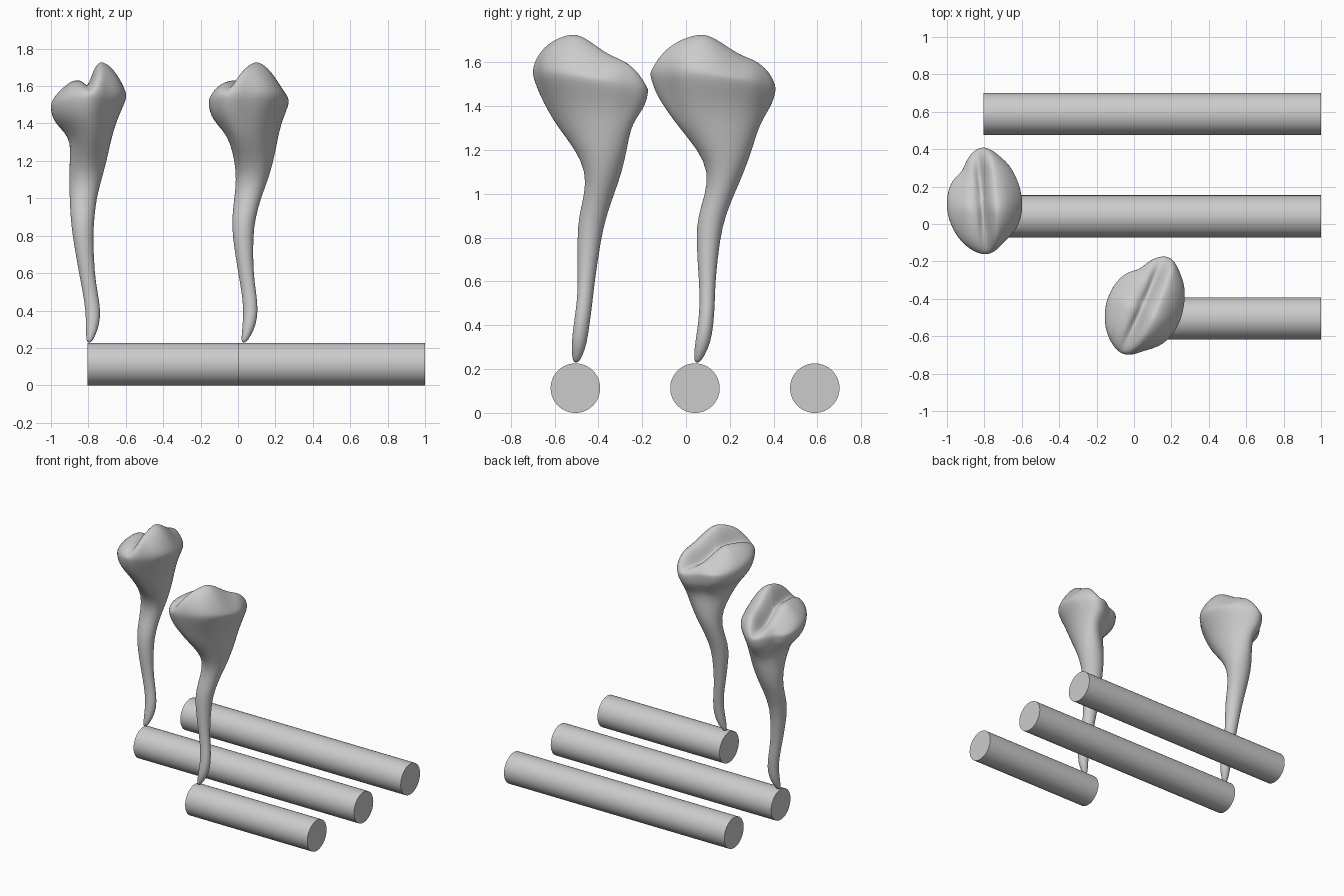
import bpy, math
from math import cos, sin, pi, exp, radians

if "Cube" in bpy.data.objects:
    bpy.data.objects.remove(bpy.data.objects["Cube"])

TIP = (-0.80, 0.045)          # where the first root touches its log
# z, x min, x max, y min, y max, blend from ellipse to crown outline
RINGS = [
    (0.228, -.808, -.785, .040, .060, 0), (0.26, -.812, -.765, .036, .085, 0),
    (0.32, -.813, -.742, .042, .112, 0), (0.40, -.814, -.734, .055, .125, 0),
    (0.50, -.830, -.751, .064, .132, 0), (0.60, -.850, -.768, .060, .133, 0),
    (0.80, -.885, -.775, .045, .155, 0), (0.90, -.895, -.768, .055, .180, 0),
    (1.00, -.900, -.757, .088, .220, 0), (1.10, -.902, -.730, .103, .265, 0),
    (1.20, -.900, -.702, .055, .300, .1), (1.30, -.895, -.680, -.035, .330, .3),
    (1.36, -.925, -.662, -.085, .355, .6), (1.42, -.977, -.637, -.132, .387, .85),
    (1.47, -.997, -.610, -.155, .407, 1), (1.51, -1.002, -.594, -.166, .416, 1),
]
# crown outline seen from above
OUTLINE = [(-.81, .415), (-.715, .36), (-.625, .24), (-.595, .11), (-.61, .015),
           (-.69, -.08), (-.775, -.155), (-.88, -.12), (-.955, -.04), (-1, .08),
           (-.985, .21), (-.915, .28), (-.89, .35), (-.85, .395)]
N = 48


def smooth(t):
    t = max(0, min(1, t))
    return t * t * (3 - 2 * t)


# outline as radius by angle, in a unit box
polar = sorted((math.atan2((y - .13) / .285, (x + .7975) / .2025) % (2 * pi),
                math.hypot((x + .7975) / .2025, (y - .13) / .285)) for x, y in OUTLINE)
polar = [(polar[-1][0] - 2 * pi, polar[-1][1])] + polar + [(polar[0][0] + 2 * pi, polar[0][1])]


def radius(a):
    for (a0, r0), (a1, r1) in zip(polar, polar[1:]):
        if a0 <= a <= a1:
            return r0 + (r1 - r0) * (a - a0) / (a1 - a0)
    return 1


def soft_radius(a):
    return sum(radius((a + d) % (2 * pi)) for d in (-.1, 0, .1)) / 3


def crown_height(x, y):
    """Sharp crest running front to back, with a groove and a lower lobe on the left."""
    u = x + .8
    crest = .065 - .08 * (y - .13)
    h = 1.735 - .09 * smooth((y - .06) / .22)
    h -= 5 * max(0, u - crest) ** 2
    h -= .10 * smooth((crest - u) / .09)
    h -= .45 * max(0, -.09 - u)
    h -= .035 * exp(-((u - crest + .075) / .025) ** 2)
    return h


# club: lofted root and crown
verts, faces = [], []
for z, x0, x1, y0, y1, b in RINGS:
    for i in range(N):
        a = 2 * pi * i / N
        r = 1 + b * (soft_radius(a) - 1)
        x = (x0 + x1) / 2 + (x1 - x0) / 2 * r * cos(a)
        y = (y0 + y1) / 2 + (y1 - y0) / 2 * r * sin(a)
        tilt = b * (.13 * (x + .8) - .12 * (y - .13))
        verts.append((x, y, z + tilt))
edge = verts[-N:]
for s in (.985, .95, .9, .83, .75, .66, .57, .48, .39, .3, .21, .12, .05):
    for ex, ey, ez in edge:
        x = -.7975 + s * (ex + .7975)
        y = .13 + s * (ey - .13)
        w = (1 - s ** 3) ** .5
        verts.append((x, y, ez + (crown_height(x, y) - ez) * w))
rows = len(verts) // N
for j in range(rows - 1):
    for i in range(N):
        k = (i + 1) % N
        faces.append((j * N + i, j * N + k, (j + 1) * N + k, (j + 1) * N + i))
faces.append(tuple(reversed(range(N))))
faces.append(tuple(range((rows - 1) * N, rows * N)))

mesh = bpy.data.meshes.new("club")
mesh.from_pydata([(x - TIP[0], y - TIP[1], z) for x, y, z in verts], [], faces)
mesh.shade_smooth()


def place_club(name, x, y, turn):
    ob = bpy.data.objects.new(name, mesh)
    bpy.context.collection.objects.link(ob)
    ob.location = (x, y, 0)
    ob.rotation_euler.z = radians(turn)
    ob.modifiers.new("smooth", 'SUBSURF').levels = 1
    ob.modifiers["smooth"].render_levels = 1


place_club("back_club", TIP[0], TIP[1], 0)
place_club("front_club", .025, -.505, -28)

# logs: three round bars lying along x
for name, x0, y in (("front_log", 0, -.505), ("middle_log", -.805, .041), ("back_log", -.805, .588)):
    bpy.ops.mesh.primitive_cylinder_add(vertices=64, radius=.113, depth=1 - x0,
                                        location=((x0 + 1) / 2, y, .113),
                                        rotation=(0, pi / 2, 0))
    bpy.context.object.name = name
    bpy.ops.object.shade_smooth_by_angle()
